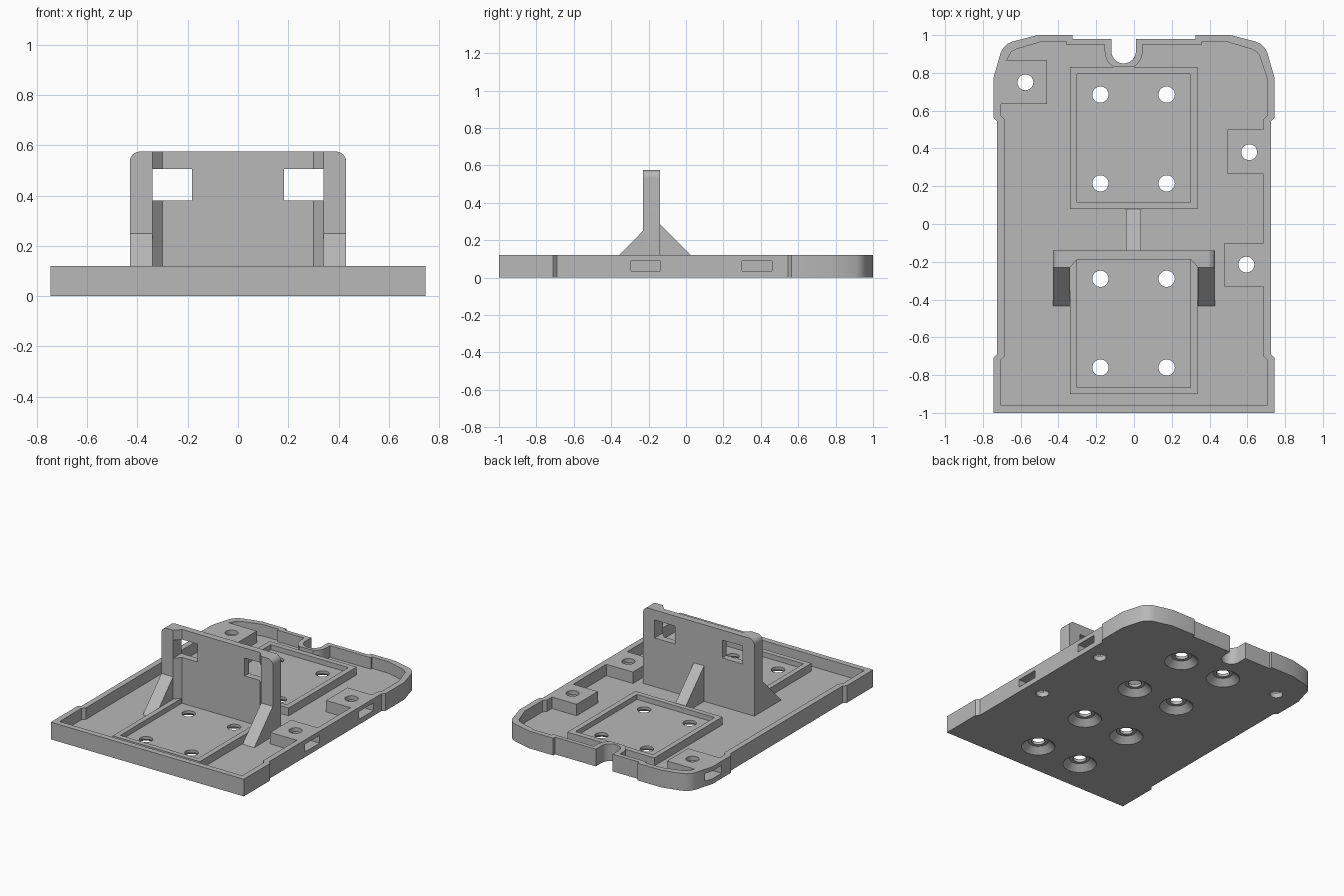
import bpy, bmesh, math

if "Cube" in bpy.data.objects:
    bpy.data.objects.remove(bpy.data.objects["Cube"])

grey = bpy.data.materials.new("matte grey")
grey.diffuse_color = (0.48, 0.48, 0.48, 1)
grey.use_nodes = True
grey.node_tree.nodes["Principled BSDF"].inputs["Base Color"].default_value = grey.diffuse_color

FLOOR, WALL = 0.04, 0.12      # tray floor and rim heights
PAD, FRAME = 0.06, 0.095      # pocket floor and frame heights
NX, NY = -0.055, 0.915        # centre of the rear notch


def finish(bm, name):
    bmesh.ops.recalc_face_normals(bm, faces=bm.faces)
    me = bpy.data.meshes.new(name)
    bm.to_mesh(me)
    bm.free()
    ob = bpy.data.objects.new(name, me)
    me.materials.append(grey)
    bpy.context.collection.objects.link(ob)
    return ob


def prism(name, pts, lo, hi, axis="z"):
    """Extrude a closed 2D profile along z, x (profile y,z) or y (profile x,z)."""
    place = {"z": lambda a, b, h: (a, b, h),
             "x": lambda a, b, h: (h, a, b),
             "y": lambda a, b, h: (a, h, b)}[axis]
    bm = bmesh.new()
    low = [bm.verts.new(place(a, b, lo)) for a, b in pts]
    top = [bm.verts.new(place(a, b, hi)) for a, b in pts]
    bm.faces.new(low)
    bm.faces.new(top)
    n = len(pts)
    for i in range(n):
        j = (i + 1) % n
        bm.faces.new((low[i], low[j], top[j], top[i]))
    return finish(bm, name)


def box(name, x0, x1, y0, y1, z0, z1):
    return prism(name, [(x0, y0), (x1, y0), (x1, y1), (x0, y1)], z0, z1)


def cone(name, x, y, r0, r1, z0, z1, n=32):
    bm = bmesh.new()
    bmesh.ops.create_cone(bm, cap_ends=True, segments=n, radius1=r0, radius2=r1, depth=z1 - z0)
    bmesh.ops.translate(bm, verts=bm.verts, vec=(x, y, (z0 + z1) / 2))
    return finish(bm, name)


def cut(target, cutters):
    """Subtract each cutter, then discard it."""
    bpy.context.view_layer.objects.active = target
    for c in cutters:
        m = target.modifiers.new("cut", "BOOLEAN")
        m.operation, m.solver, m.object = "DIFFERENCE", "EXACT", c
        bpy.ops.object.modifier_apply(modifier=m.name)
        bpy.data.objects.remove(c)


def arc(cx, cy, r, a0, a1, n):
    return [(cx + r * math.cos(math.radians(a0 + (a1 - a0) * i / n)),
             cy + r * math.sin(math.radians(a0 + (a1 - a0) * i / n))) for i in range(n + 1)]


def flip(pts):
    return [(-x, y) for x, y in reversed(pts)]


# Tray outline: right side, rear notch, mirrored left side
side = [(0.745, -1), (0.745, -0.71), (0.725, -0.69), (0.725, 0.545), (0.745, 0.565),
        (0.745, 0.77), (0.705, 0.91), (0.69, 0.935), (0.668, 0.955), (0.64, 0.967),
        (0.51, 1.0), (0.325, 1.0), (0.325, 0.98)]
notch = [(NX + 0.065, 0.98)] + arc(NX, NY, 0.065, 0, -180, 20) + [(NX - 0.065, 0.98)]
tray = prism("tray", side + notch + flip(side), 0, WALL)

# Tray cavity, stepping around the three screw blocks and the notch wall
rear = [(0.65, 0.91), (0.625, 0.925), (0.49, 0.965), (0.36, 0.965), (0.36, 0.95)]
right = [(0.705, -0.96), (0.705, -0.72), (0.685, -0.70), (0.685, -0.33), (0.48, -0.33),
         (0.48, -0.10), (0.685, -0.10), (0.685, 0.265), (0.495, 0.265), (0.495, 0.5),
         (0.685, 0.5), (0.685, 0.555), (0.705, 0.575), (0.705, 0.77), (0.665, 0.89)]
notch_wall = ([(NX + 0.1, 0.95)] + arc(NX, NY, 0.1, 0, -58, 8)
              + arc(NX, NY, 0.1, -122, -180, 8) + [(NX - 0.1, 0.95)])
left = [(-0.675, 0.865), (-0.46, 0.865), (-0.46, 0.635), (-0.705, 0.635), (-0.705, 0.575),
        (-0.685, 0.555), (-0.685, -0.70), (-0.705, -0.72), (-0.705, -0.96)]
cut(tray, [prism("cavity", right + rear + notch_wall + flip(rear) + left, FLOOR, 0.3)])

# Screw holes and side nut slots in the blocks
for x, y in [(-0.575, 0.75), (0.61, 0.38), (0.595, -0.215)]:
    s = 1 if x > 0 else -1
    x0, x1 = sorted((x - s * 0.075, s * 0.9))
    cut(tray, [cone("hole", x, y, 0.042, 0.042, -0.1, 0.3),
               box("slot", x0, x1, y - 0.08, y + 0.08, 0.036, 0.09)])


# Countersunk mounting holes through floor and pads
def mounting_holes(target, rows):
    for y in rows:
        for x in (-0.178, 0.173):
            cut(target, [cone("sink", x, y, 0.12, 0.065, -0.01, 0.04),
                         cone("hole", x, y, 0.043, 0.043, -0.1, 0.3)])


# Raised rectangular frames, each with a shallow pocket
def pocket_frame(name, y0, y1, in0, in1, rows):
    ob = box(name, -0.338, 0.335, y0, y1, FLOOR - 0.005, FRAME)
    cut(ob, [box("pocket", -0.302, 0.298, in0, in1, PAD, 0.3)])
    mounting_holes(ob, rows)
    return ob


front_rows, rear_rows = (-0.76, -0.29), (0.215, 0.685)
mounting_holes(tray, front_rows + rear_rows)
front_frame = pocket_frame("front_frame", -0.9, -0.187, -0.865, -0.1, front_rows)
rear_frame = pocket_frame("rear_frame", 0.08, 0.83, 0.115, 0.793, rear_rows)

# Upright bracket: thin panel with thick chamfered side flanges
half = [(0.43, -0.14), (0.43, -0.23), (0.34, -0.23), (0.30, -0.187)]
bracket = prism("bracket", half + flip(half), FLOOR - 0.005, 0.575)
for s in (-1, 1):
    corner = arc(s * 0.39, 0.535, 0.04, 0 if s > 0 else 180, 90, 8)
    wedge = corner + [(s * 0.39, 0.7), (s * 0.5, 0.7), (s * 0.5, 0.535)]
    x0, x1 = sorted((s * 0.182, s * 0.34))
    cut(bracket, [prism("rounding", wedge, -0.4, 0.1, "y"),
                  box("window", x0, x1, -0.4, 0.1, 0.38, 0.505)])

# Sloped gussets in front and one rib behind
for s, name in ((-1, "left_gusset"), (1, "right_gusset")):
    x0, x1 = sorted((s * 0.34, s * 0.43))
    prism(name, [(-0.23, FLOOR), (-0.23, 0.25), (-0.435, FLOOR)], x0, x1, "x")
prism("rear_rib", [(-0.14, FLOOR), (-0.14, 0.288), (0.08, 0.066), (0.08, FLOOR)], -0.042, 0.038, "x")

# Smooth the curved walls, keep hard edges
for ob in (tray, front_frame, rear_frame, bracket):
    bpy.ops.object.select_all(action="DESELECT")
    ob.select_set(True)
    bpy.context.view_layer.objects.active = ob
    bpy.ops.object.shade_smooth_by_angle(angle=math.radians(30))
